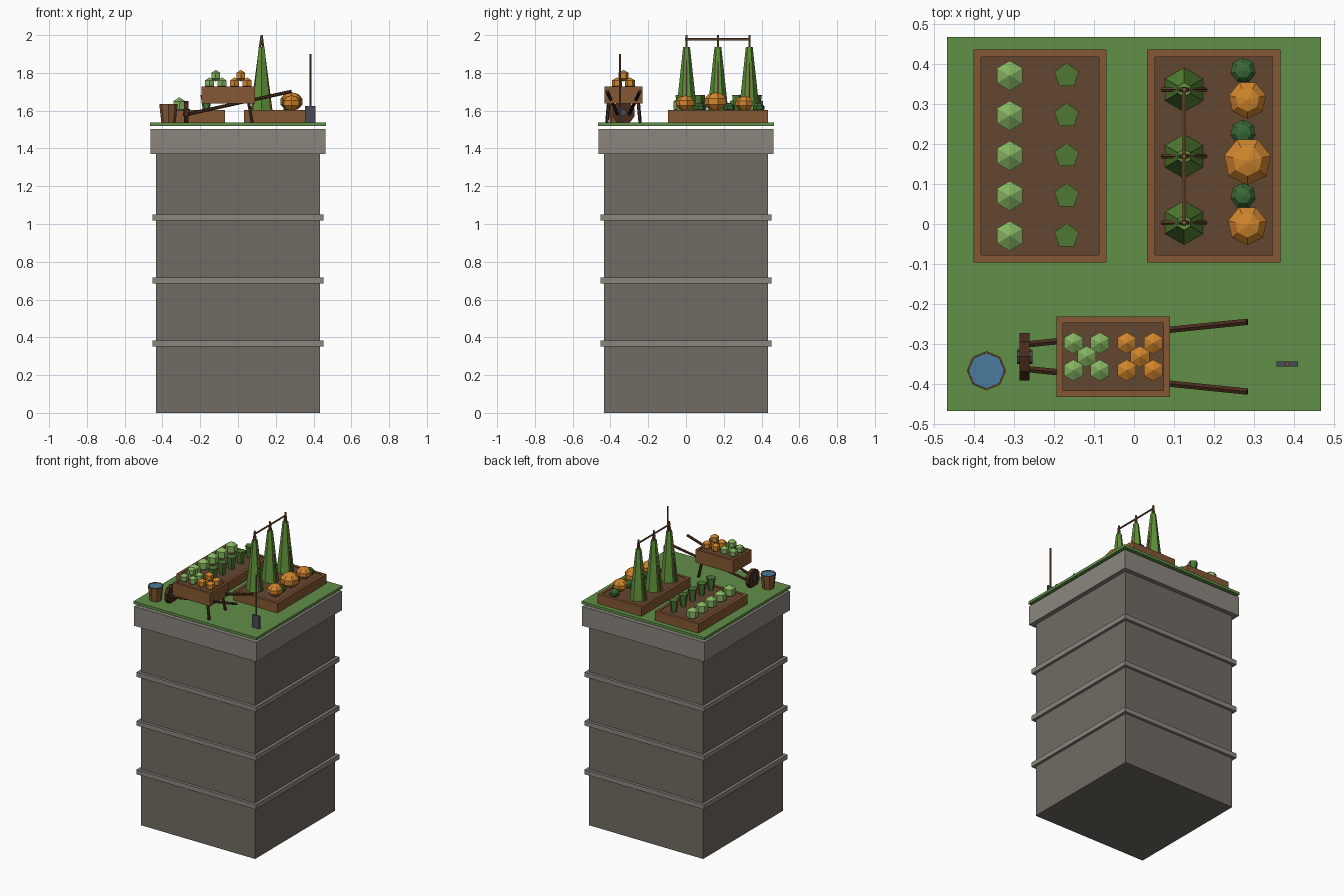
import bpy, bmesh
from math import sin, cos, pi
from mathutils import Vector

if "Cube" in bpy.data.objects:
    bpy.data.objects.remove(bpy.data.objects["Cube"])

def mat(name, r, g, b):
    m = bpy.data.materials.new(name)
    m.diffuse_color = [(c / 255) ** 2.2 for c in (r, g, b)] + [1]
    m.use_nodes = True
    m.node_tree.nodes["Principled BSDF"].inputs["Base Color"].default_value = m.diffuse_color
    return m

STONE = mat("stone", 112, 106, 98)
TRIM = mat("trim", 138, 133, 125)
GRASS = mat("grass", 98, 142, 74)
WOOD = mat("wood", 132, 88, 54)
SOIL = mat("soil", 100, 72, 52)
DARK = mat("dark_wood", 74, 48, 34)
POLE = mat("pole_wood", 120, 88, 60)
LIGHT = mat("cabbage_green", 132, 178, 96)
LEAF = mat("leaf_green", 78, 120, 54)
VINE = mat("vine_green", 96, 144, 60)
DEEP = mat("deep_green", 60, 104, 56)
ORANGE = mat("orange", 208, 132, 48)
WATER = mat("water", 76, 122, 156)
METAL = mat("metal", 72, 76, 86)

def finish(bm, name, m):
    bmesh.ops.recalc_face_normals(bm, faces=bm.faces)
    me = bpy.data.meshes.new(name)
    bm.to_mesh(me)
    bm.free()
    me.materials.append(m)
    ob = bpy.data.objects.new(name, me)
    bpy.context.collection.objects.link(ob)
    return ob

def add_box(bm, x0, x1, y0, y1, z0, z1):
    vs = bmesh.ops.create_cube(bm, size=1)["verts"]
    for v in vs:
        v.co = Vector((x1 if v.co.x > 0 else x0,
                       y1 if v.co.y > 0 else y0,
                       z1 if v.co.z > 0 else z0))

def box(name, m, *b):
    bm = bmesh.new()
    add_box(bm, *b)
    return finish(bm, name, m)

def frame(name, m, x0, x1, y0, y1, z0, z1, t):
    """Four boards around an open rectangle."""
    bm = bmesh.new()
    add_box(bm, x0, x1, y0, y0 + t, z0, z1)
    add_box(bm, x0, x1, y1 - t, y1, z0, z1)
    add_box(bm, x0, x0 + t, y0 + t, y1 - t, z0, z1)
    add_box(bm, x1 - t, x1, y0 + t, y1 - t, z0, z1)
    return finish(bm, name, m)

def lathe(name, m, loc, profile, sides, phase=pi / 2):
    """Low-poly turned solid; radius 0 in the profile makes a pole."""
    bm = bmesh.new()
    rings = []
    for r, z in profile:
        n = sides if r > 0 else 1
        rings.append([bm.verts.new((loc[0] + r * cos(phase + 2 * pi * i / sides),
                                    loc[1] + r * sin(phase + 2 * pi * i / sides),
                                    loc[2] + z)) for i in range(n)])
    for a, b in zip(rings, rings[1:]):
        for i in range(sides):
            j = (i + 1) % sides
            quad = [a[i % len(a)], a[j % len(a)], b[j % len(b)], b[i % len(b)]]
            bm.faces.new(list(dict.fromkeys(quad)))
    for ring in (rings[0], rings[-1]):
        if len(ring) > 1:
            bm.faces.new(ring)
    return finish(bm, name, m)

def ball(name, m, loc, r, sides, rings, squash=1.0, phase=pi / 2):
    prof = [(r * sin(pi * i / rings) if 0 < i < rings else 0,
             -r * squash * cos(pi * i / rings)) for i in range(rings + 1)]
    return lathe(name, m, loc, prof, sides, phase)

def rod(name, m, a, b, r, sides=6):
    a, b = Vector(a), Vector(b)
    d = b - a
    bm = bmesh.new()
    bmesh.ops.create_cone(bm, cap_ends=True, segments=sides, radius1=r, radius2=r, depth=d.length)
    ob = finish(bm, name, m)
    ob.rotation_euler = d.to_track_quat("Z", "Y").to_euler()
    ob.location = (a + b) / 2
    return ob

def square(name, m, h, z0, z1):
    return box(name, m, -h, h, -h, h, z0, z1)

# Tower with floor bands, cornice and lawn
square("tower_body", STONE, 0.433, 0, 1.375)
for z in (0.367, 0.701, 1.035):
    square("floor_band", TRIM, 0.452, z - 0.016, z + 0.016)
square("cornice", TRIM, 0.463, 1.37, 1.503)
G = 1.538
square("lawn", GRASS, 0.466, 1.52, G)

# Raised beds
BED = 1.603
for x0, x1 in ((-0.40, -0.068), (0.033, 0.365)):
    frame("bed_frame", WOOD, x0, x1, -0.096, 0.435, G, BED, 0.019)
    box("bed_soil", SOIL, x0 + 0.019, x1 - 0.019, -0.077, 0.416, G, BED - 0.004)

# Left bed: cabbages and leafy cups
for i in range(5):
    y = -0.03 + 0.1 * i
    ball("cabbage", LIGHT, (-0.31, y, 1.628), 0.043, 6, 3)
    lathe("leafy_plant", LEAF, (-0.168, y, 1.598), [(0.018, 0), (0.032, 0.085)], 5)

# Right bed: climbing vines on pole frames
TX = 0.125
for y in (0.003, 0.169, 0.335):
    lathe("vine", VINE, (TX, y, 1.598), [(0.055, 0), (0.018, 0.34)], 6)
    for s in (-1, 1):
        rod("vine_pole", POLE, (TX + s * 0.052, y, 1.598), (TX, y, 2.0), 0.006)
rod("trellis_bar", POLE, (TX, -0.005, 1.978), (TX, 0.342, 1.978), 0.006)

# Pumpkins and their leaves
for y, r in ((-0.003, 0.052), (0.157, 0.063), (0.31, 0.05)):
    ball("pumpkin", ORANGE, (0.283, y, BED + r * 0.72), r, 7, 5, 0.78, -pi / 2)
for y in (0.07, 0.228, 0.383):
    ball("pumpkin_leaf", DEEP, (0.272, y, 1.615), 0.034, 7, 5, 0.8)

# Water bucket
BX, BY = -0.368, -0.366
lathe("bucket", WOOD, (BX, BY, G),
      [(0.038, 0), (0.049, 0.098), (0.045, 0.098), (0.044, 0.088)], 8)
lathe("bucket_water", WATER, (BX, BY, G), [(0.042, 0.08), (0.0455, 0.094)], 8)

# Barrow: tray, wheel, shafts and legs
CY = -0.331
frame("barrow_tray", WOOD, -0.193, 0.09, CY - 0.1, CY + 0.1, 1.638, 1.727, 0.016)
box("barrow_floor", SOIL, -0.177, 0.074, CY - 0.084, CY + 0.084, 1.638, 1.72)
rod("barrow_wheel", DARK, (-0.286, CY, 1.59), (-0.261, CY, 1.59), 0.062, 10)
rod("wheel_hub", METAL, (-0.292, CY, 1.59), (-0.253, CY, 1.59), 0.018, 8)
for s in (-1, 1):
    rod("barrow_shaft", DARK, (-0.265, CY + s * 0.031, 1.582), (0.283, CY + s * 0.087, 1.702), 0.009)
    rod("barrow_leg", DARK, (0.055, CY + s * 0.078, 1.65), (0.075, CY + s * 0.088, G), 0.009)

# Harvest piled in the barrow
for name, m, cx in (("barrow_cabbage", LIGHT, -0.118), ("barrow_pumpkin", ORANGE, 0.015)):
    for dx, dy, z in ((-1, -1, 1.745), (1, -1, 1.745), (-1, 1, 1.745), (1, 1, 1.745), (0, 0, 1.785)):
        ball(name, m, (cx + dx * 0.033, CY + dy * 0.034, z), 0.031, 6, 3)

# Shovel standing in the lawn
rod("shovel_handle", POLE, (0.383, -0.349, 1.60), (0.383, -0.349, 1.90), 0.006)
box("shovel_blade", METAL, 0.356, 0.409, -0.355, -0.343, 1.535, 1.625)
